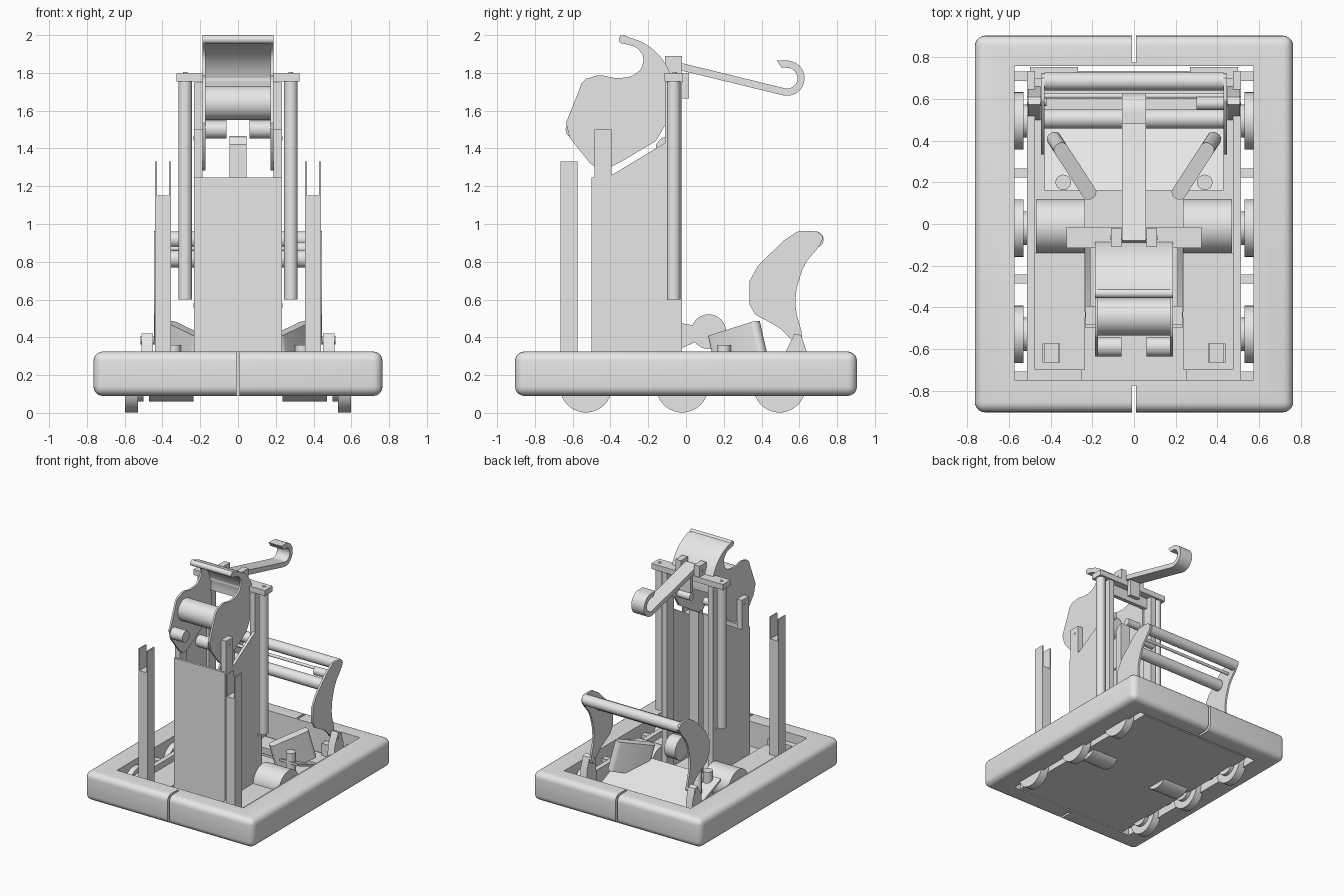
import bpy
import bmesh
from math import cos, sin, radians
from mathutils import Matrix, Vector

old = bpy.data.objects.get("Cube")
if old:
    bpy.data.objects.remove(old, do_unlink=True)

grey = bpy.data.materials.new("plain grey")
grey.use_nodes = True
grey.diffuse_color = (0.8, 0.8, 0.8, 1)
grey.node_tree.nodes["Principled BSDF"].inputs["Base Color"].default_value = grey.diffuse_color


# ---------- helpers ----------
def finish(name, bm, mirror=False):
    """Turn a bmesh into an object, optionally mirrored across x."""
    bmesh.ops.recalc_face_normals(bm, faces=bm.faces)
    mesh = bpy.data.meshes.new(name)
    bm.to_mesh(mesh)
    bm.free()
    mesh.materials.append(grey)
    obj = bpy.data.objects.new(name, mesh)
    bpy.context.collection.objects.link(obj)
    if mirror:
        obj.modifiers.new("Mirror", 'MIRROR').use_mirror_merge = False
    return obj


def add_box(bm, x, y, z):
    size = Vector((x[1] - x[0], y[1] - y[0], z[1] - z[0]))
    middle = Vector((x[0] + x[1], y[0] + y[1], z[0] + z[1])) / 2
    matrix = Matrix.Translation(middle) @ Matrix.Diagonal(size).to_4x4()
    return bmesh.ops.create_cube(bm, size=1, matrix=matrix)["verts"]


def box(name, x, y, z, mirror=False):
    bm = bmesh.new()
    add_box(bm, x, y, z)
    return finish(name, bm, mirror)


def prism(name, outline, x, mirror=False):
    """Extrude a (y, z) outline from x[0] to x[1]."""
    bm = bmesh.new()
    face = bm.faces.new([bm.verts.new((x[0], y, z)) for y, z in outline])
    new = bmesh.ops.extrude_face_region(bm, geom=[face])["geom"]
    verts = [v for v in new if isinstance(v, bmesh.types.BMVert)]
    bmesh.ops.translate(bm, verts=verts, vec=(x[1] - x[0], 0, 0))
    return finish(name, bm, mirror)


def arc(y, z, radius, start, end, steps=16):
    angles = [radians(start + (end - start) * i / steps) for i in range(steps + 1)]
    return [(y + radius * cos(a), z + radius * sin(a)) for a in angles]


def rod(name, y, z, radius, x, mirror=False):
    """Cylinder lying along x."""
    return prism(name, arc(y, z, radius, 0, 360, 40)[:-1], x, mirror)


def post(name, x, y, radius, z, mirror=False):
    """Upright cylinder."""
    bm = bmesh.new()
    bmesh.ops.create_cone(bm, cap_ends=True, segments=32, radius1=radius, radius2=radius,
                          depth=z[1] - z[0], matrix=Matrix.Translation((x, y, sum(z) / 2)))
    return finish(name, bm, mirror)


def soften(points):
    """Cut every corner of a closed outline once."""
    result = []
    for a, b in zip(points, points[1:] + points[:1]):
        a, b = Vector(a), Vector(b)
        result += [tuple(a.lerp(b, 0.2)), tuple(a.lerp(b, 0.8))]
    return result


# ---------- bumper ring with front and back slits ----------
bm = bmesh.new()
add_box(bm, (-0.765, 0.765), (-0.905, 0.905), (0.09, 0.325))
bmesh.ops.bevel(bm, geom=bm.edges[:], offset=0.05, segments=5, profile=0.5, affect='EDGES')
bumper = finish("bumper", bm)
bm = bmesh.new()
add_box(bm, (-0.575, 0.575), (-0.75, 0.76), (-1, 1))
for side in (-1, 1):
    add_box(bm, (-0.009, 0.009), sorted((side * 0.775, side)), (-1, 1))
cutter = finish("bumper_cutter", bm)
cutter.hide_render = True
cut = bumper.modifiers.new("Cut", 'BOOLEAN')
cut.operation = 'DIFFERENCE'
cut.solver = 'EXACT'
cut.object = cutter
bpy.context.view_layer.objects.active = bumper
bpy.ops.object.modifier_apply(modifier=cut.name)
bpy.data.objects.remove(cutter, do_unlink=True)

# ---------- chassis ----------
box("belly_pan", (-0.515, 0.515), (-0.75, 0.735), (0.1, 0.12))
box("side_rail", (0.475, 0.515), (-0.75, 0.735), (0.12, 0.25), True)
box("front_rail", (0.25, 0.49), (-0.75, -0.7), (0.12, 0.25), True)
box("back_rail", (0.27, 0.5), (0.7, 0.755), (0.12, 0.22), True)
box("side_deck", (0.235, 0.475), (-0.7, -0.14), (0.12, 0.2), True)
rod("side_drum", -0.01, 0.19, 0.13, (0.235, 0.47), True)
for y in (0.71, 0.245, -0.265, -0.73):
    box("bumper_bracket", (0.51, 0.58), (y - 0.022, y + 0.022), (0.15, 0.24), True)
for y in (-0.53, -0.02, 0.495):
    rod("wheel", y, 0.14, 0.138, (0.53, 0.597), True)
    rod("wheel_hub", y, 0.14, 0.08, (0.5, 0.54), True)

# ---------- forked front posts ----------
box("front_post", (0.355, 0.44), (-0.665, -0.575), (0.12, 1.15), True)
for x in (0.355, 0.43):
    box("front_post_prong", (x, x + 0.01), (-0.665, -0.575), (1.15, 1.33), True)

# ---------- tower ----------
box("tower_front_panel", (-0.232, 0.232), (-0.5, -0.48), (0.12, 1.245))
prism("tower_side_panel", [(-0.48, 0.12), (-0.11, 0.12), (-0.11, 1.43), (-0.4, 1.255), (-0.48, 1.245)],
      (0.21, 0.232), True)
box("tower_front_upright", (0.187, 0.232), (-0.485, -0.395), (0.12, 1.5), True)
box("tower_back_upright", (0.187, 0.232), (-0.11, -0.02), (0.12, 1.75), True)
prism("tower_centre_post", [(-0.16, 0.12), (-0.1, 0.12), (-0.1, 1.465), (-0.13, 1.455), (-0.16, 1.42)],
      (-0.045, 0.045))
post("climber_tube", 0.28, -0.065, 0.036, (0.6, 1.76), True)
box("tower_crossbar", (-0.325, 0.325), (-0.115, -0.015), (1.755, 1.8))
post("crossbar_bolt", 0.28, -0.06, 0.012, (1.8, 1.805), True)
rod("upright_bolt", -0.435, 1.455, 0.012, (0.232, 0.236), True)
rod("lower_upright_bolt", -0.065, 0.57, 0.012, (0.232, 0.236), True)

# ---------- hook arm ----------
box("hook_pivot_block", (0.06, 0.11), (-0.11, -0.02), (1.8, 1.89), True)
rod("hook_pivot_pin", -0.065, 1.84, 0.012, (-0.114, 0.114))
box("hook_stop", (-0.05, 0.05), (-0.02, 0.015), (1.665, 1.8))
hook = [(-0.09, 1.828)] + arc(0.535, 1.772, 0.093, -103, 95)
hook += [(0.48, 1.865), (0.505, 1.828)] + arc(0.535, 1.772, 0.055, 90, -103) + [(-0.08, 1.866)]
prism("hook_arm", hook, (-0.058, 0.058))

# ---------- launcher hood ----------
plate = [(-0.65, 1.5), (-0.578, 1.677), (-0.545, 1.765), (-0.456, 1.79), (-0.367, 1.77),
         (-0.288, 1.78), (-0.235, 1.82), (-0.222, 1.885), (-0.26, 1.937), (-0.35, 1.96),
         (-0.335, 2.0), (-0.245, 1.968), (-0.166, 1.9), (-0.103, 1.804), (-0.1, 1.475),
         (-0.393, 1.3), (-0.475, 1.28)]
prism("hood_side_plate", soften(plate), (0.172, 0.187), True)
prism("hood_sheet", arc(-0.37, 1.69, 0.305, 83, -5) + arc(-0.37, 1.69, 0.268, -5, 83), (-0.187, 0.187))
prism("hood_lip", arc(-0.333, 1.977, 0.023, 0, 360)[:-1], (-0.187, 0.187))
rod("launch_roller", -0.445, 1.64, 0.09, (-0.172, 0.172))
rod("feed_roller", -0.59, 1.5, 0.047, (0.06, 0.172), True)
rod("rear_feed_roller", -0.16, 1.54, 0.03, (0.06, 0.187), True)

# ---------- intake at the back ----------
arm = [(0.335, 0.735), (0.567, 0.96), (0.694, 0.965), (0.728, 0.93), (0.705, 0.88),
       (0.625, 0.787), (0.583, 0.655), (0.578, 0.55), (0.62, 0.4), (0.59, 0.352),
       (0.546, 0.4), (0.493, 0.453), (0.335, 0.537)]
prism("intake_arm", soften(arm), (0.43, 0.446), True)
rod("intake_outer_roller", 0.685, 0.918, 0.043, (-0.43, 0.43))
rod("intake_inner_roller", 0.505, 0.815, 0.046, (-0.43, 0.43))
rod("intake_shaft", 0.615, 0.87, 0.012, (-0.43, 0.43))
rod("intake_motor", 0.58, 0.87, 0.033, (0.3, 0.43))
prism("intake_bracket", [(0.5, 0.12), (0.66, 0.12), (0.64, 0.32), (0.61, 0.41), (0.575, 0.42), (0.53, 0.33)],
      (0.45, 0.51), True)
rod("intake_pivot", 0.59, 0.385, 0.022, (0.42, 0.515), True)

# ---------- floor mechanism ----------
prism("floor_ramp", [(0.16, 0.3), (0.5, 0.16), (0.5, 0.14), (0.16, 0.28)], (-0.43, 0.43))
rod("indexer_wheel", 0.12, 0.43, 0.092, (-0.05, 0.05))
prism("indexer_mount", [(-0.03, 0.34), (0.06, 0.38), (0.06, 0.46), (-0.03, 0.475)], (-0.045, 0.045))
post("guide_peg", 0.34, 0.2, 0.037, (0.15, 0.36), True)

# leaning guide blocks, spreading towards the back
bm = bmesh.new()
verts = add_box(bm, (-0.035, 0.035), (-0.16, 0.16), (-0.12, 0.12))
uprights = [e for e in bm.edges if abs(e.verts[0].co.z - e.verts[1].co.z) > 0.1]
bmesh.ops.bevel(bm, geom=uprights, offset=0.03, segments=4, profile=0.5, affect='EDGES')
turn = Matrix.Rotation(radians(-33), 4, 'Z') @ Matrix.Rotation(radians(15), 4, 'X')
bmesh.ops.transform(bm, matrix=Matrix.Translation((0.3, 0.28, 0.33)) @ turn, verts=bm.verts)
finish("guide_block", bm, True)

# ---------- smooth round surfaces, keep edges crisp ----------
bpy.ops.object.select_all(action='DESELECT')
for obj in bpy.context.collection.objects:
    if obj.type == 'MESH' and grey.name in obj.data.materials:
        obj.select_set(True)
        bpy.context.view_layer.objects.active = obj
bpy.ops.object.shade_smooth_by_angle(angle=radians(30))
